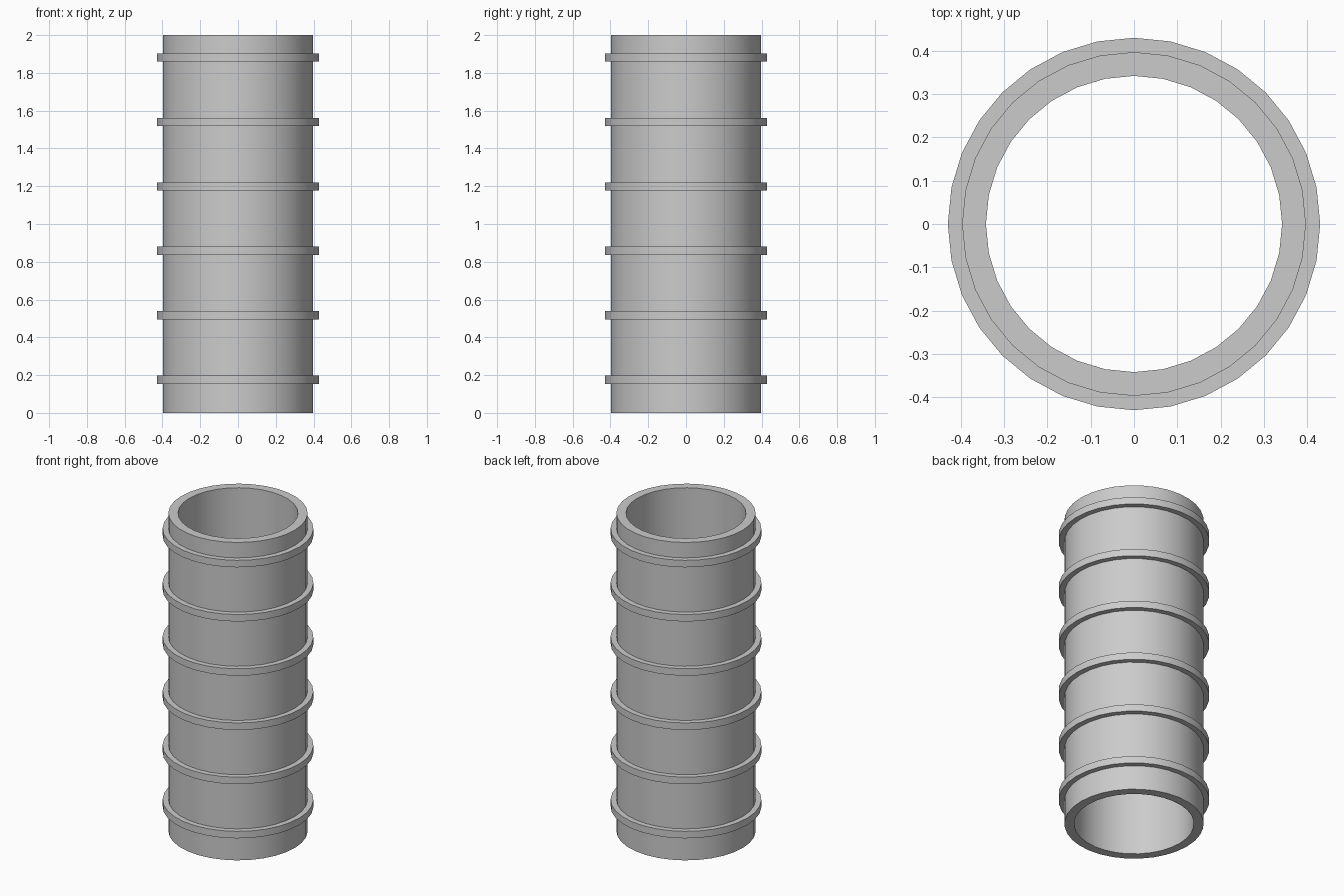
import bpy
import bmesh
from math import cos, sin, pi, radians

SIDES = 32

cube = bpy.data.objects.get("Cube")
if cube:
    bpy.data.objects.remove(cube, do_unlink=True)

# Plain grey material
grey = bpy.data.materials.new("grey")
grey.use_nodes = True
colour = (0.6, 0.6, 0.6, 1)
grey.diffuse_color = colour
grey.node_tree.nodes["Principled BSDF"].inputs["Base Color"].default_value = colour


def hollow_ring(name, inner, outer, bottom, top):
    """Lathe a rectangular section into a closed, hollow ring."""
    section = [(inner, bottom), (outer, bottom), (outer, top), (inner, top)]
    bm = bmesh.new()
    loops = []
    for i in range(SIDES):
        a = 2 * pi * i / SIDES
        loops.append([bm.verts.new((r * cos(a), r * sin(a), z)) for r, z in section])
    for i in range(SIDES):
        here, after = loops[i], loops[(i + 1) % SIDES]
        for j in range(4):
            k = (j + 1) % 4
            bm.faces.new((here[j], after[j], after[k], here[k]))
    bmesh.ops.recalc_face_normals(bm, faces=bm.faces)
    mesh = bpy.data.meshes.new(name)
    bm.to_mesh(mesh)
    bm.free()
    mesh.materials.append(grey)
    obj = bpy.data.objects.new(name, mesh)
    bpy.context.collection.objects.link(obj)
    bpy.ops.object.select_all(action="DESELECT")
    obj.select_set(True)
    bpy.context.view_layer.objects.active = obj
    bpy.ops.object.shade_smooth_by_angle(angle=radians(30))
    return obj


# Open pipe
hollow_ring("pipe", 0.342, 0.397, 0, 2)

# Evenly spaced raised bands, seated in the pipe wall
for n in range(6):
    middle = 0.176 + 0.341 * n
    hollow_ring(f"band_{n + 1}", 0.38, 0.43, middle - 0.022, middle + 0.022)
